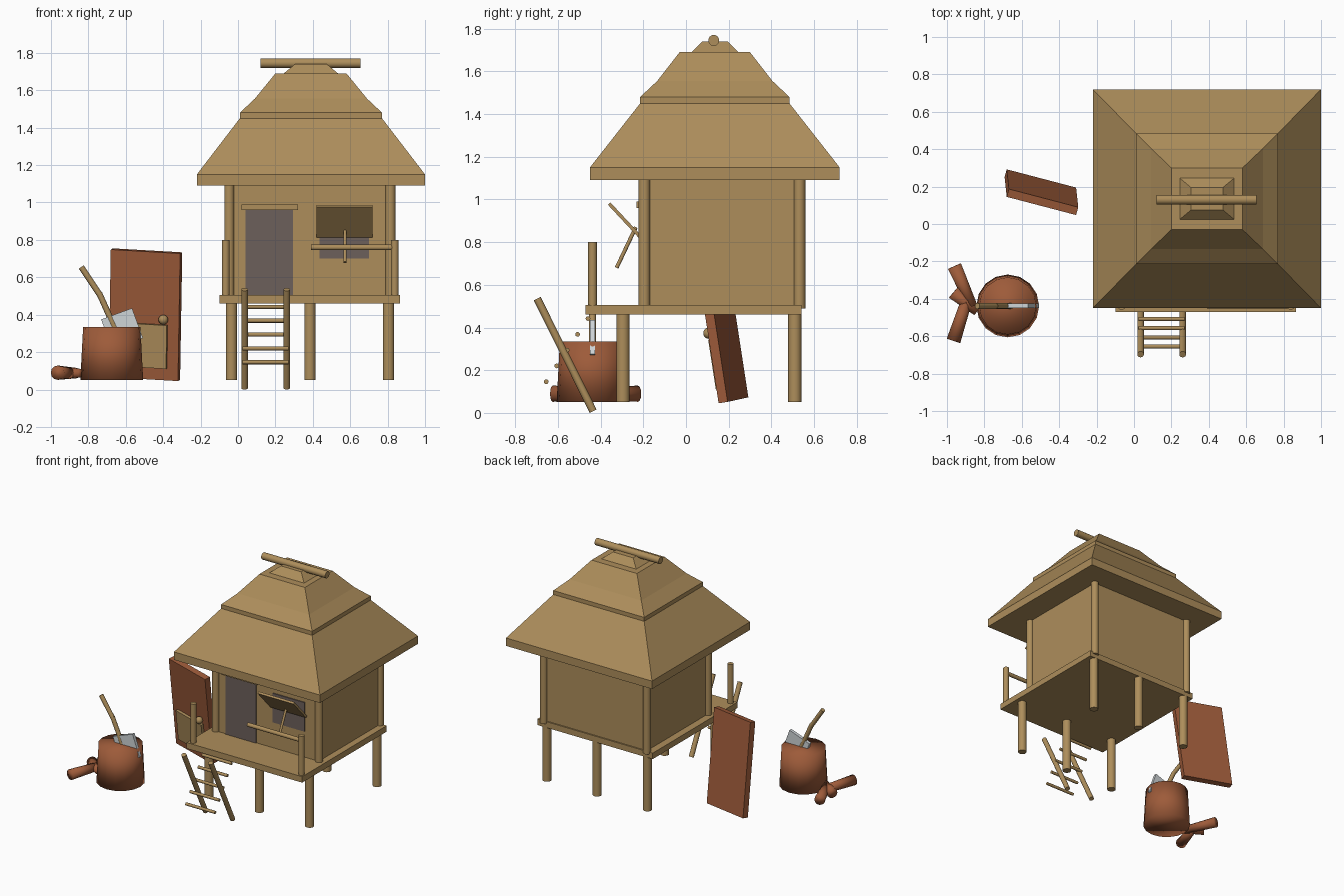
import bpy, bmesh, math
from mathutils import Matrix, Vector

cube = bpy.data.objects.get("Cube")
if cube:
    bpy.data.objects.remove(cube, do_unlink=True)


def material(name, rgb):
    m = bpy.data.materials.new(name)
    m.use_nodes = True
    m.diffuse_color = (*rgb, 1)
    bsdf = next(n for n in m.node_tree.nodes if n.type == 'BSDF_PRINCIPLED')
    bsdf.inputs["Base Color"].default_value = (*rgb, 1)
    return m


STRAW = material("straw_wood", (0.42, 0.27, 0.105))
CLAY = material("red_brown", (0.34, 0.105, 0.042))
DARK = material("dark_grey", (0.15, 0.115, 0.105))
PALE = material("pale_grey", (0.62, 0.66, 0.68))


def finish(name, bm, mat, smooth=None):
    bmesh.ops.recalc_face_normals(bm, faces=bm.faces)
    mesh = bpy.data.meshes.new(name)
    bm.to_mesh(mesh)
    bm.free()
    mesh.materials.append(mat)
    ob = bpy.data.objects.new(name, mesh)
    bpy.context.collection.objects.link(ob)
    if smooth:
        bpy.ops.object.select_all(action='DESELECT')
        ob.select_set(True)
        bpy.context.view_layer.objects.active = ob
        if smooth == 'ALL':
            bpy.ops.object.shade_smooth()
        else:
            bpy.ops.object.shade_smooth_by_angle(angle=math.radians(40))
    return ob


def box(name, lo, hi, mat, xform=Matrix()):
    lo, hi = Vector(lo), Vector(hi)
    bm = bmesh.new()
    bmesh.ops.create_cube(bm, size=1)
    fit = Matrix.Translation((lo + hi) / 2) @ Matrix.Diagonal((*(hi - lo), 1))
    bm.transform(xform @ fit)
    return finish(name, bm, mat)


def rod(name, a, b, r, mat=STRAW, r2=None, sides=14, smooth='ANGLE'):
    a, b = Vector(a), Vector(b)
    bm = bmesh.new()
    bmesh.ops.create_cone(bm, cap_ends=True, segments=sides, radius1=r,
                          radius2=r if r2 is None else r2, depth=(b - a).length)
    turn = (b - a).to_track_quat('Z', 'Y').to_matrix().to_4x4()
    bm.transform(Matrix.Translation((a + b) / 2) @ turn)
    return finish(name, bm, mat, smooth)


# Thatched roof: rectangular rings (half width, half depth, height) joined upward
CX, CY = 0.39, 0.135
rings = [(.61, .585, 1.09), (.61, .585, 1.15), (.38, .35, 1.45), (.38, .35, 1.48),
         (.30, .27, 1.555), (.19, .165, 1.69), (.145, .11, 1.69), (.085, .06, 1.74)]
bm = bmesh.new()
loops = [[bm.verts.new((CX + sx * hx, CY + sy * hy, z))
          for sx, sy in ((-1, -1), (1, -1), (1, 1), (-1, 1))] for hx, hy, z in rings]
for low, high in zip(loops, loops[1:]):
    for i in range(4):
        j = (i + 1) % 4
        bm.faces.new((low[i], low[j], high[j], high[i]))
bm.faces.new(loops[0])
bm.faces.new(loops[-1])
finish("thatched_roof", bm, STRAW)
rod("ridge_pole", (.12, .13, 1.745), (.655, .13, 1.745), .026)

# House body and platform
box("walls", (-.045, -.2, .5), (.815, .53, 1.1), STRAW)
box("platform", (-.1, -.47, .46), (.865, .54, .505), STRAW)
for x in (-.047, .815):
    for y in (-.195, .532):
        rod("corner_post", (x, y, .49), (x, y, 1.1), .027)
for x in (-.035, .385, .805):
    for y in (-.295, .51):
        rod("stilt", (x, y, .05), (x, y, .47), .031)

# Doorway, window and propped shutter
box("doorway", (.04, -.207, .505), (.295, -.2, .965), DARK)
box("lintel", (.02, -.232, .96), (.32, -.2, .99), STRAW)
box("window", (.435, -.207, .70), (.70, -.2, .92), DARK)
lean = Matrix.Translation((.57, -.285, .9)) @ Matrix.Rotation(math.radians(43), 4, 'X')
box("shutter", (-.15, -.008, -.11), (.15, .008, .11), STRAW, lean)
rod("shutter_prop", (.572, -.325, .68), (.572, -.235, .87), .009)

# Porch railing
for x in (-.066, .838):
    rod("railing_post", (x, -.438, .5), (x, -.438, .8), .021)
rod("railing", (.39, -.438, .76), (.838, -.438, .76), .015)

# Ladder
for x in (.035, .26):
    rod("ladder_rail", (x, -.435, .008), (x, -.697, .535), .018)
for i in range(5):
    y, z = -.655 + .049 * i, .146 + .074 * i
    rod("ladder_rung", (.025, y, z), (.27, y, z), .011)

# Leaning door with panel and knob
slab = (Matrix.Translation((-.495, .17, .40)) @ Matrix.Rotation(math.radians(8.5), 4, 'X')
        @ Matrix.Rotation(math.radians(-15), 4, 'Z')
        @ Matrix.Rotation(math.radians(1), 4, 'Y'))
box("leaning_door", (-.192, -.022, -.345), (.192, .022, .345), CLAY, slab)
box("door_panel", (-.14, -.042, -.28), (.13, -.02, -.045), STRAW, slab)
bm = bmesh.new()
bmesh.ops.create_uvsphere(bm, u_segments=14, v_segments=10, radius=.026)
bm.transform(slab @ Matrix.Translation((.11, -.04, -.015)))
finish("door_knob", bm, STRAW, 'ALL')

# Clay pot with a bent stick and a flat plate in it
rod("pot", (-.675, -.438, .05), (-.675, -.438, .335), .168, CLAY, .153, 16, 'ALL')
rod("stick_top", (-.838, -.438, .655), (-.738, -.438, .505), .016)
rod("stick_bottom", (-.742, -.438, .515), (-.655, -.438, .32), .016)
tilt = Matrix.Translation((-.62, -.438, .325)) @ Matrix.Rotation(math.radians(-20), 4, 'Y')
box("plate", (-.088, -.012, -.085), (.088, .012, .085), PALE, tilt)

# Logs beside the pot
for a, b, r in (((-.96, -.225), (-.865, -.44), .028),
                ((-.965, -.625), (-.895, -.41), .03),
                ((-.965, -.365), (-.84, -.47), .022)):
    rod("log", (*a, .09), (*b, .088), .038, CLAY, r, 12, 'ALL')
